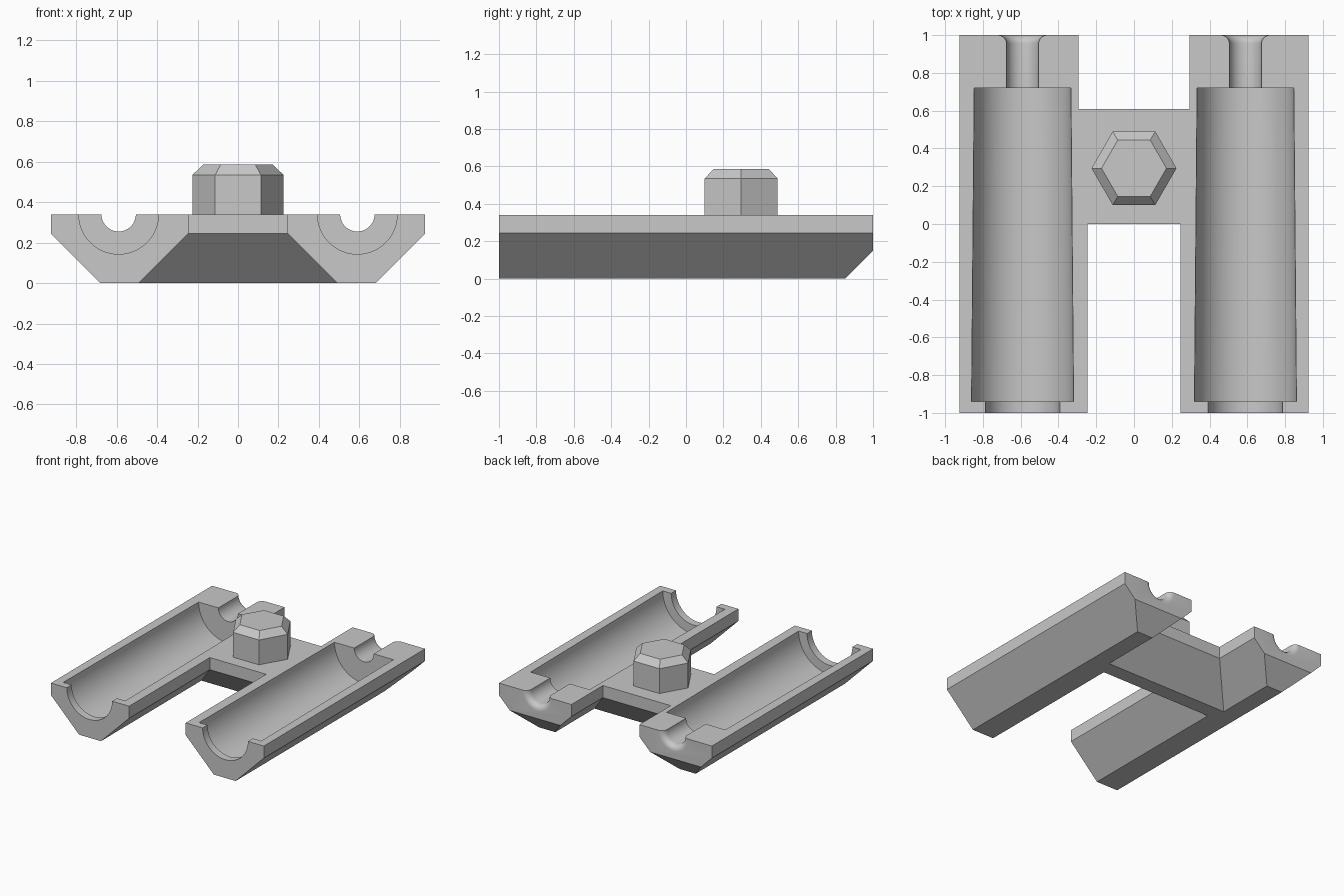
import bpy
import bmesh
import math
from mathutils import Vector

if "Cube" in bpy.data.objects:
    bpy.data.objects.remove(bpy.data.objects["Cube"])

grey = bpy.data.materials.new("plain grey")
grey.use_nodes = True
colour = (0.58, 0.58, 0.58, 1)
grey.diffuse_color = colour
grey.node_tree.nodes["Principled BSDF"].inputs["Base Color"].default_value = colour

TOP = 0.34      # top plane of the body
EDGE = 0.245    # height where the undercut slopes begin
AXIS = 0.59     # sideways distance of each trough


def make_object(name, bm):
    bmesh.ops.recalc_face_normals(bm, faces=bm.faces)
    mesh = bpy.data.meshes.new(name)
    bm.to_mesh(mesh)
    bm.free()
    mesh.materials.append(grey)
    obj = bpy.data.objects.new(name, mesh)
    bpy.context.collection.objects.link(obj)
    return obj


def prism(name, outline, to_point, sweep):
    """Extrude a flat outline along the sweep vector."""
    bm = bmesh.new()
    face = bm.faces.new([bm.verts.new(to_point(a, b)) for a, b in outline])
    new = bmesh.ops.extrude_face_region(bm, geom=[face])["geom"]
    verts = [v for v in new if isinstance(v, bmesh.types.BMVert)]
    bmesh.ops.translate(bm, verts=verts, vec=sweep)
    return make_object(name, bm)


def stack(name, levels):
    """Closed solid skinned over a stack of matching point loops."""
    bm = bmesh.new()
    rings = [[bm.verts.new(p) for p in level] for level in levels]
    for low, high in zip(rings, rings[1:]):
        for i in range(len(low)):
            j = (i + 1) % len(low)
            bm.faces.new((low[i], low[j], high[j], high[i]))
    bm.faces.new(rings[0][::-1])
    bm.faces.new(rings[-1])
    return make_object(name, bm)


def notch(name, half, y_inner, way):
    """Open notch between the arms, flaring at 45 degrees below EDGE."""
    levels = []
    for z, grow in ((-0.1, EDGE + 0.1), (EDGE, 0), (0.6, 0)):
        x, y = half + grow, y_inner - way * grow
        levels.append([(-x, y, z), (x, y, z), (x, way * 1.5, z), (-x, way * 1.5, z)])
    return stack(name, levels)


def trough(name, x):
    """Round cutter: front lip, tapered barrel, neck and flared mouth."""
    profile = [(-1.1, 0), (-1.1, 0.197), (-0.94, 0.197), (-0.94, 0.27),
               (0.72, 0.256), (0.72, 0.085)]
    flare = 0.045
    for i in range(8):
        a = math.radians(90 * i / 7)
        profile.append((1 - flare + flare * math.sin(a),
                        0.085 + flare * (1 - math.cos(a))))
    profile += [(1.1, 0.13), (1.1, 0)]
    bm = bmesh.new()
    pts = [bm.verts.new((x + r, y, TOP)) for y, r in profile]
    edges = [bm.edges.new(pair) for pair in zip(pts, pts[1:])]
    bmesh.ops.spin(bm, geom=pts + edges, cent=(x, 0, TOP), axis=(0, 1, 0),
                   angle=math.tau, steps=64)
    bmesh.ops.remove_doubles(bm, verts=bm.verts, dist=0.0001)
    return make_object(name, bm)


# Solid body with sloping outer sides
half_outline = [(0.925, TOP), (0.925, EDGE), (0.68, 0)]
outline = half_outline + [(-x, z) for x, z in reversed(half_outline)]
body = prism("twin_trough_body", outline, lambda x, z: (x, -1, z), Vector((0, 2, 0)))

# Notches, rear bottom chamfer and troughs
cutters = [
    notch("front_notch_cutter", 0.245, 0.0, -1),
    notch("rear_notch_cutter", 0.295, 0.61, 1),
    prism("rear_chamfer_cutter", [(0.75, -0.1), (1.1, 0.25), (1.1, -0.1)],
          lambda y, z: (-1.2, y, z), Vector((2.4, 0, 0))),
    trough("left_trough_cutter", AXIS),
    trough("right_trough_cutter", -AXIS),
]
bpy.ops.object.select_all(action='DESELECT')
bpy.context.view_layer.objects.active = body
body.select_set(True)
for cutter in cutters:
    cutter.hide_render = True
    mod = body.modifiers.new(cutter.name, 'BOOLEAN')
    mod.operation = 'DIFFERENCE'
    mod.solver = 'EXACT'
    mod.object = cutter
    bpy.ops.object.modifier_apply(modifier=mod.name)
for cutter in cutters:
    bpy.data.objects.remove(cutter)
bpy.ops.object.shade_smooth_by_angle(angle=math.radians(25))

# Hexagonal peg with a chamfered top on the bridge
stack("hexagonal_peg", [
    [(r * math.cos(i * math.pi / 3), 0.295 + r * math.sin(i * math.pi / 3), z)
     for i in range(6)]
    for z, r in ((TOP - 0.02, 0.225), (0.535, 0.225), (0.585, 0.172))])
